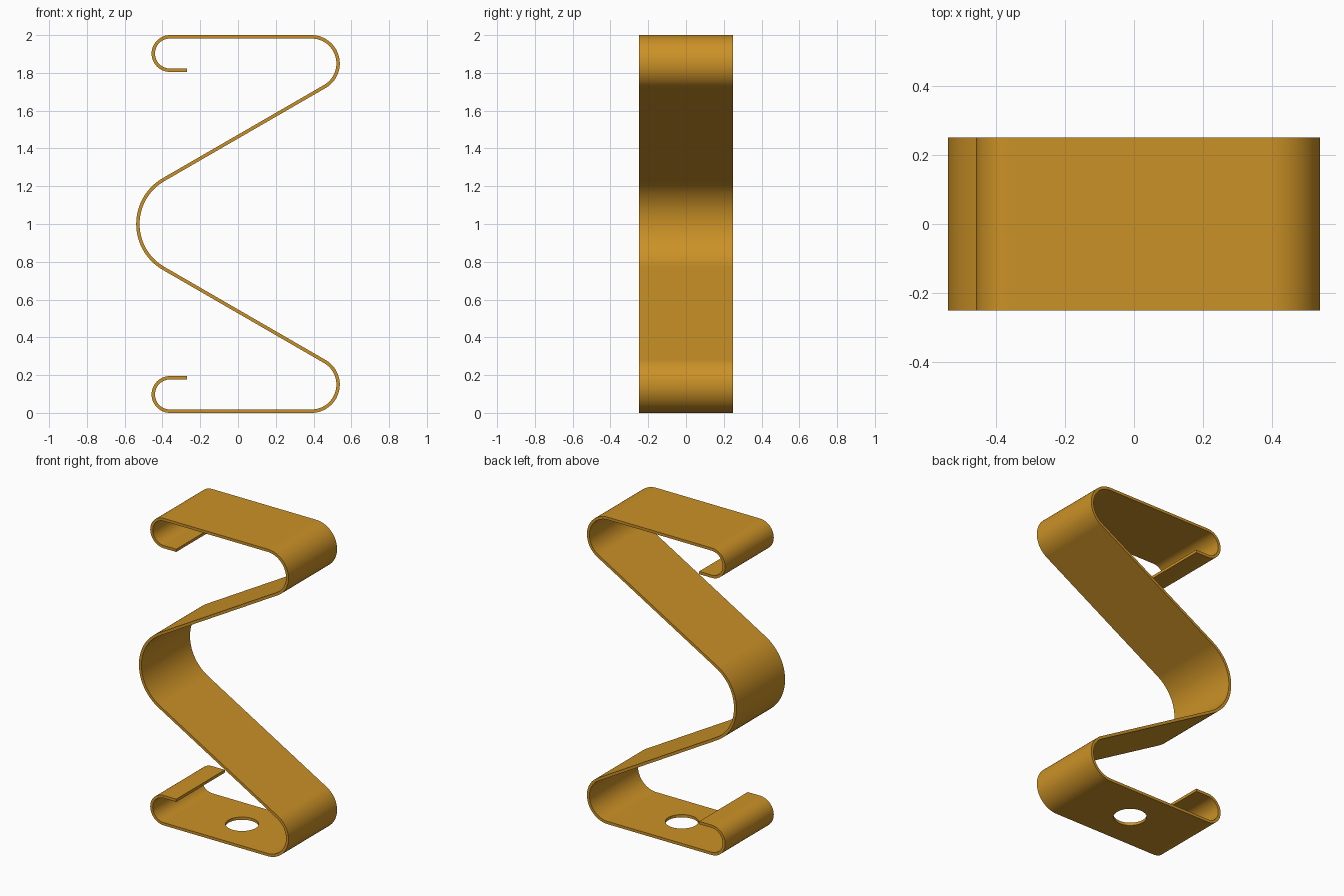
import bpy, bmesh, math

if "Cube" in bpy.data.objects:
    bpy.data.objects.remove(bpy.data.objects["Cube"], do_unlink=True)

THICK, WIDTH = 0.018, 0.5

# Material
brass = bpy.data.materials.new("golden_brass")
brass.use_nodes = True
colour = (0.60, 0.285, 0.02, 1)
brass.diffuse_color = colour
brass.node_tree.nodes["Principled BSDF"].inputs["Base Color"].default_value = colour


def arc(cx, cz, r, a0, a1, n):
    """Points along an arc in the xz plane, angles in degrees."""
    angles = [math.radians(a0 + (a1 - a0) * i / n) for i in range(n + 1)]
    return [(cx + r * math.cos(a), cz + r * math.sin(a)) for a in angles]


# Centre line of the strip: lower half, then its mirror image above z = 1
h = THICK / 2
lower = [(-0.27, 0.195 - h)]
lower += arc(-0.36, 0.0975, 0.0975 - h, 90, 270, 24)   # small end hook
lower += arc(0.389, 0.15, 0.15 - h, -90, 60, 24)       # right bend
lower += arc(-0.259, 1.0, 0.28 - h, 240, 180, 14)      # half of the middle bend
path = lower + [(x, 2 - z) for x, z in reversed(lower[:-1])]

# Strip: sweep the line across y, then thicken it
bm = bmesh.new()
rows = [[bm.verts.new((x, y, z)) for y in (-WIDTH / 2, WIDTH / 2)] for x, z in path]
for (a, b), (c, d) in zip(rows, rows[1:]):
    bm.faces.new((a, b, d, c))
mesh = bpy.data.meshes.new("bent_strip")
bm.to_mesh(mesh)
bm.free()
strip = bpy.data.objects.new("bent_strip", mesh)
bpy.context.collection.objects.link(strip)
mesh.materials.append(brass)

solid = strip.modifiers.new("thickness", 'SOLIDIFY')
solid.thickness = THICK
solid.offset = 0
solid.use_even_offset = True

# Round screw hole through the base plate
bpy.ops.mesh.primitive_cylinder_add(vertices=48, radius=0.098, depth=0.1,
                                    location=(0.03, 0, 0.01))
cutter = bpy.context.object
cutter.name = "hole_cutter"
cutter.hide_render = True
cutter.data.materials.append(brass)
cut = strip.modifiers.new("hole", 'BOOLEAN')
cut.operation = 'DIFFERENCE'
cut.solver = 'EXACT'
cut.object = cutter

bpy.ops.object.select_all(action='DESELECT')
strip.select_set(True)
bpy.context.view_layer.objects.active = strip
for name in ("thickness", "hole"):
    bpy.ops.object.modifier_apply(modifier=name)
bpy.data.objects.remove(cutter, do_unlink=True)

# Smooth bends, crisp edges
bpy.ops.object.shade_smooth_by_angle(angle=math.radians(30))
strip.modifiers.new("flat_plates", 'WEIGHTED_NORMAL').keep_sharp = True
